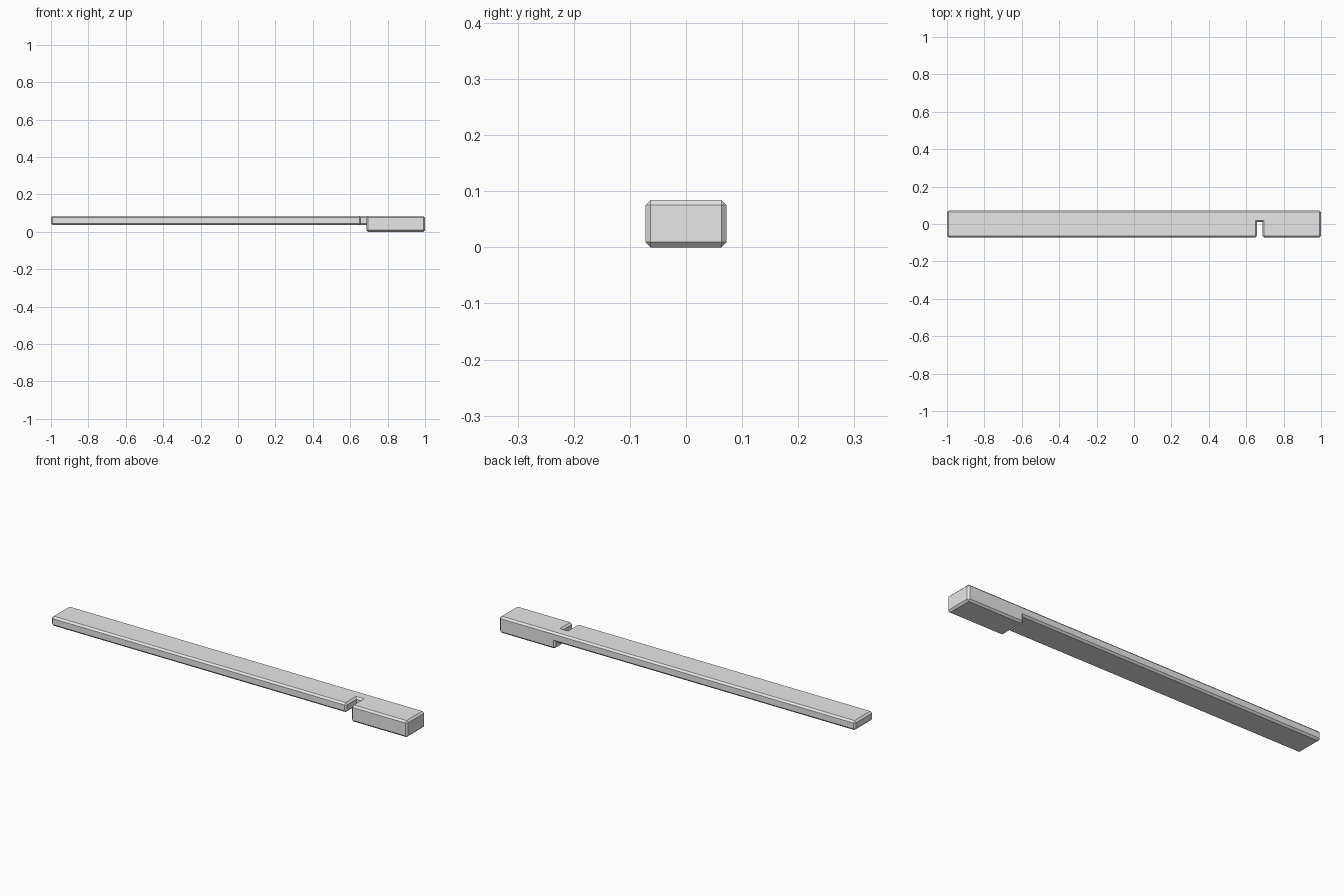
import bpy, bmesh

default = bpy.data.objects.get("Cube")
if default:
    bpy.data.objects.remove(default, do_unlink=True)

# Plain grey material
grey = bpy.data.materials.new("light grey")
grey.use_nodes = True
color = (0.8, 0.8, 0.8, 1)
grey.diffuse_color = color
grey.node_tree.nodes["Principled BSDF"].inputs["Base Color"].default_value = color

# Cell boundaries along each axis
xs = (-1, 0.658, 0.686, 1)
ys = (-0.072, 0.011, 0.072)
zs = (0, 0.036, 0.084)
CHAMFER = 0.009


def solid(i, j, k):
    """True where the bar has material: thin bar, deep end block, open notch."""
    if not (0 <= i < 3 and 0 <= j < 2 and 0 <= k < 2):
        return False
    if k == 0:
        return i == 2
    return not (i == 1 and j == 0)


bm = bmesh.new()
corners = {}


def vert(p):
    if p not in corners:
        corners[p] = bm.verts.new((xs[p[0]], ys[p[1]], zs[p[2]]))
    return corners[p]


# Skin only the faces between solid and empty cells
for i in range(3):
    for j in range(2):
        for k in range(2):
            if not solid(i, j, k):
                continue
            for axis in range(3):
                for side in (0, 1):
                    near = [i, j, k]
                    near[axis] += 2 * side - 1
                    if solid(*near):
                        continue
                    ring = []
                    for a, b in ((0, 0), (1, 0), (1, 1), (0, 1)):
                        p = [i, j, k]
                        p[axis] += side
                        p[(axis + 1) % 3] += a
                        p[(axis + 2) % 3] += b
                        ring.append(vert(tuple(p)))
                    bm.faces.new(ring if side else ring[::-1])

bmesh.ops.recalc_face_normals(bm, faces=bm.faces[:])
bmesh.ops.dissolve_limit(bm, angle_limit=0.01, verts=bm.verts[:], edges=bm.edges[:])

# Chamfer the outer edges, leaving inside corners sharp
outer = [e for e in bm.edges if e.calc_face_angle_signed(0) > 0.5]
bmesh.ops.bevel(bm, geom=outer, offset=CHAMFER, offset_type='OFFSET',
                segments=1, profile=0.5, affect='EDGES', clamp_overlap=True)
bmesh.ops.recalc_face_normals(bm, faces=bm.faces[:])

mesh = bpy.data.meshes.new("notched_bar")
bm.to_mesh(mesh)
bm.free()
mesh.materials.append(grey)
bar = bpy.data.objects.new("notched_bar", mesh)
bpy.context.collection.objects.link(bar)
